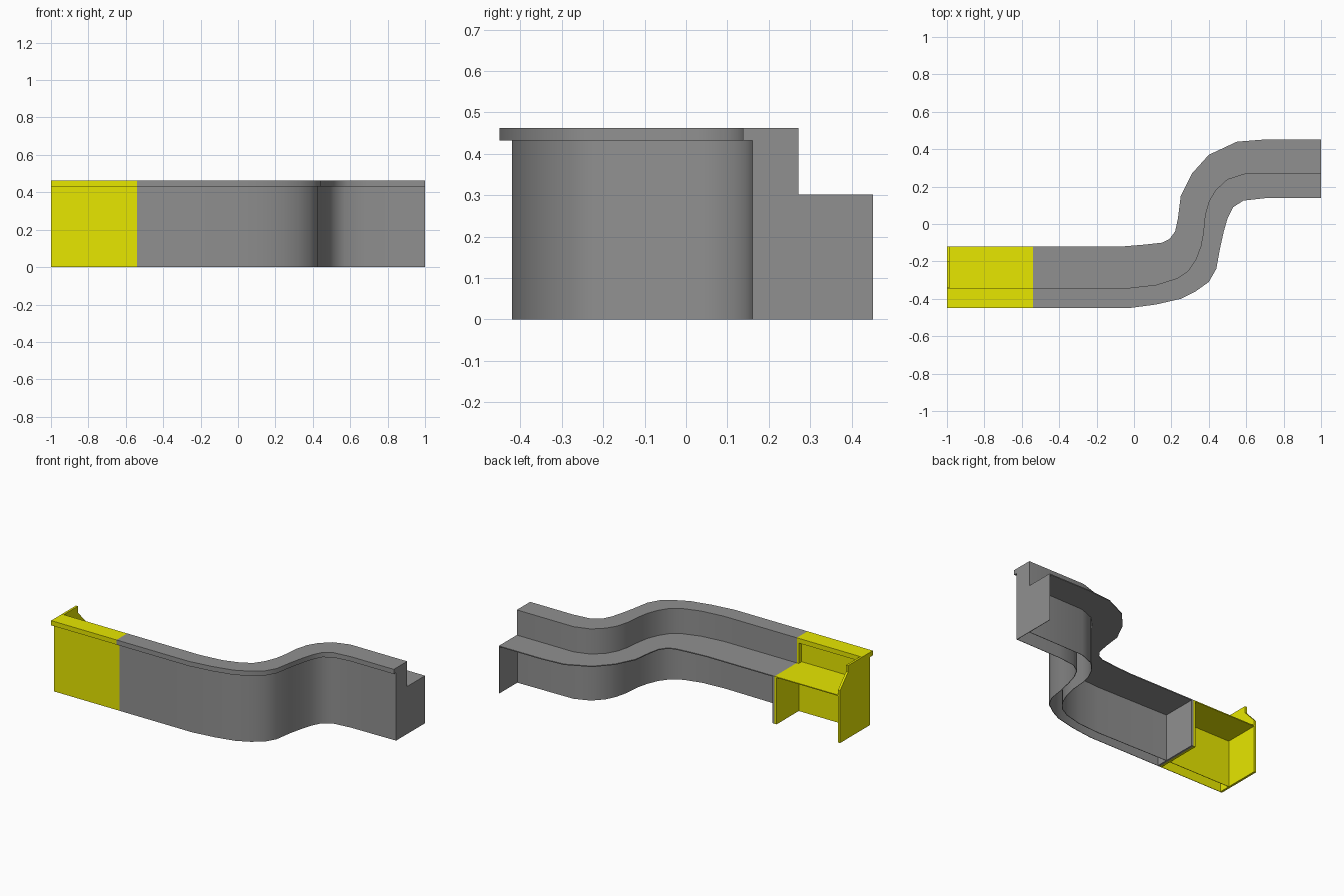
import bpy
import bmesh
from math import sin, pi
from mathutils import Vector

if "Cube" in bpy.data.objects:
    bpy.data.objects.remove(bpy.data.objects["Cube"])

TOP, LIP, DESK = 0.462, 0.432, 0.302
T = 0.014        # end panel and divider thickness
S = 0.003        # thin sheet thickness


def material(name, rgb):
    m = bpy.data.materials.new(name)
    m.diffuse_color = (*rgb, 1)
    m.use_nodes = True
    m.node_tree.nodes["Principled BSDF"].inputs["Base Color"].default_value = m.diffuse_color
    return m


yellow = material("yellow", (0.8, 0.8, 0.0))
grey = material("dark_grey", (0.28, 0.28, 0.28))


def make(name, verts, faces, mat):
    me = bpy.data.meshes.new(name)
    me.from_pydata(verts, [], faces)
    bm = bmesh.new()
    bm.from_mesh(me)
    bmesh.ops.recalc_face_normals(bm, faces=bm.faces)
    bm.to_mesh(me)
    bm.free()
    ob = bpy.data.objects.new(name, me)
    bpy.context.collection.objects.link(ob)
    me.materials.append(mat)
    bpy.ops.object.select_all(action='DESELECT')
    ob.select_set(True)
    bpy.context.view_layer.objects.active = ob
    bpy.ops.object.shade_smooth_by_angle(angle=0.6)
    return ob


def ribbon(name, a, b, z0, z1, mat):
    """Solid strip between two plan lines with matching points."""
    verts, faces = [], []
    for p, q in zip(a, b):
        verts += [(*p, z0), (*q, z0), (*q, z1), (*p, z1)]
    for i in range(len(a) - 1):
        for j in range(4):
            k = (j + 1) % 4
            faces.append((4*i + j, 4*i + k, 4*i + 4 + k, 4*i + 4 + j))
    n = len(verts)
    faces += [(3, 2, 1, 0), (n - 4, n - 3, n - 2, n - 1)]
    return make(name, verts, faces, mat)


def end_panel(name, x0, x1, profile, mat):
    """Profile in (y, z) extruded along x."""
    n = len(profile)
    verts = [(x, y, z) for x in (x0, x1) for y, z in profile]
    faces = [tuple(range(n)), tuple(range(n, 2 * n))]
    faces += [(i, (i + 1) % n, n + (i + 1) % n, n + i) for i in range(n)]
    return make(name, verts, faces, mat)


def shift(a, b, d0, d1, bulge=0):
    """Move line a towards line b by d0..d1, plus a bulge midway along it."""
    n = len(a) - 1
    return [p + (q - p).normalized() * (d0 + (d1 - d0) * i / n + bulge * sin(pi * i / n))
            for i, (p, q) in enumerate(zip(a, b))]


def counter(prefix, front, mid, back, lip_end, recess, bulge, mat):
    panel = shift(front, mid, 0.03, lip_end)
    upper = shift(mid, front, recess, recess)
    inner = shift(mid, front, 0, 0, bulge)
    ribbon(prefix + "_upper_top", front, mid, LIP, TOP, mat)
    ribbon(prefix + "_front_panel", panel, shift(panel, mid, S, S), 0, LIP, mat)
    ribbon(prefix + "_inner_panel", shift(inner, front, S, S), inner, 0, DESK, mat)
    ribbon(prefix + "_upper_panel", shift(upper, front, S, S), upper, DESK, LIP, mat)
    # the desk sheet reaches forward to whichever panel lies further in
    start = inner if bulge else upper
    ribbon(prefix + "_desk_top", start, back, DESK - 0.006, DESK, mat)


def pts(*c):
    return [Vector(p) for p in c]


# curved grey counter: front lip, upper top back edge, desk back edge
front = pts((-.54, -.45), (-.03, -.45), (.12, -.43), (.25, -.40), (.33, -.36),
            (.40, -.31), (.44, -.24), (.46, -.13), (.48, -.04), (.50, .03),
            (.53, .09), (.585, .125), (.70, .138), (1, .138))
mid = pts((-.54, -.342), (-.03, -.342), (.12, -.325), (.23, -.29), (.29, -.25),
          (.33, -.19), (.357, -.12), (.37, -.05), (.38, .05), (.40, .12),
          (.435, .18), (.50, .24), (.60, .272), (1, .272))
back = pts((-.54, -.12), (-.20, -.12), (-.06, -.12), (.06, -.11), (.15, -.10),
           (.19, -.08), (.22, -.04), (.235, .03), (.25, .15), (.31, .27),
           (.40, .37), (.55, .44), (.70, .452), (1, .452))
counter("curved", front, mid, back, 0.023, 0, 0.03, grey)


# straight yellow section
def line(y):
    return pts((-1, y), (-.54, y))


counter("straight", line(-.45), line(-.342), line(-.12), 0.03, 0.03, 0, yellow)


# end and divider panels
def step(y0, y1, y2):
    return [(y0, 0), (y2, 0), (y2, DESK), (y1, DESK), (y1, LIP), (y0, LIP)]


end_panel("right_end_panel", 1 - S, 1, step(.16, .27, .452), grey)
end_panel("grey_divider", -.54, -.54 + T, step(-.42, -.342, -.12), grey)
end_panel("yellow_divider", -.54 - T, -.54, step(-.42, -.342, -.12), yellow)
end_panel("left_end_panel", -1, -1 + T,
          [(-.42, 0), (-.12, 0), (-.12, .335), (-.20, .42), (-.20, TOP),
           (-.34, TOP), (-.34, LIP), (-.42, LIP)], yellow)
